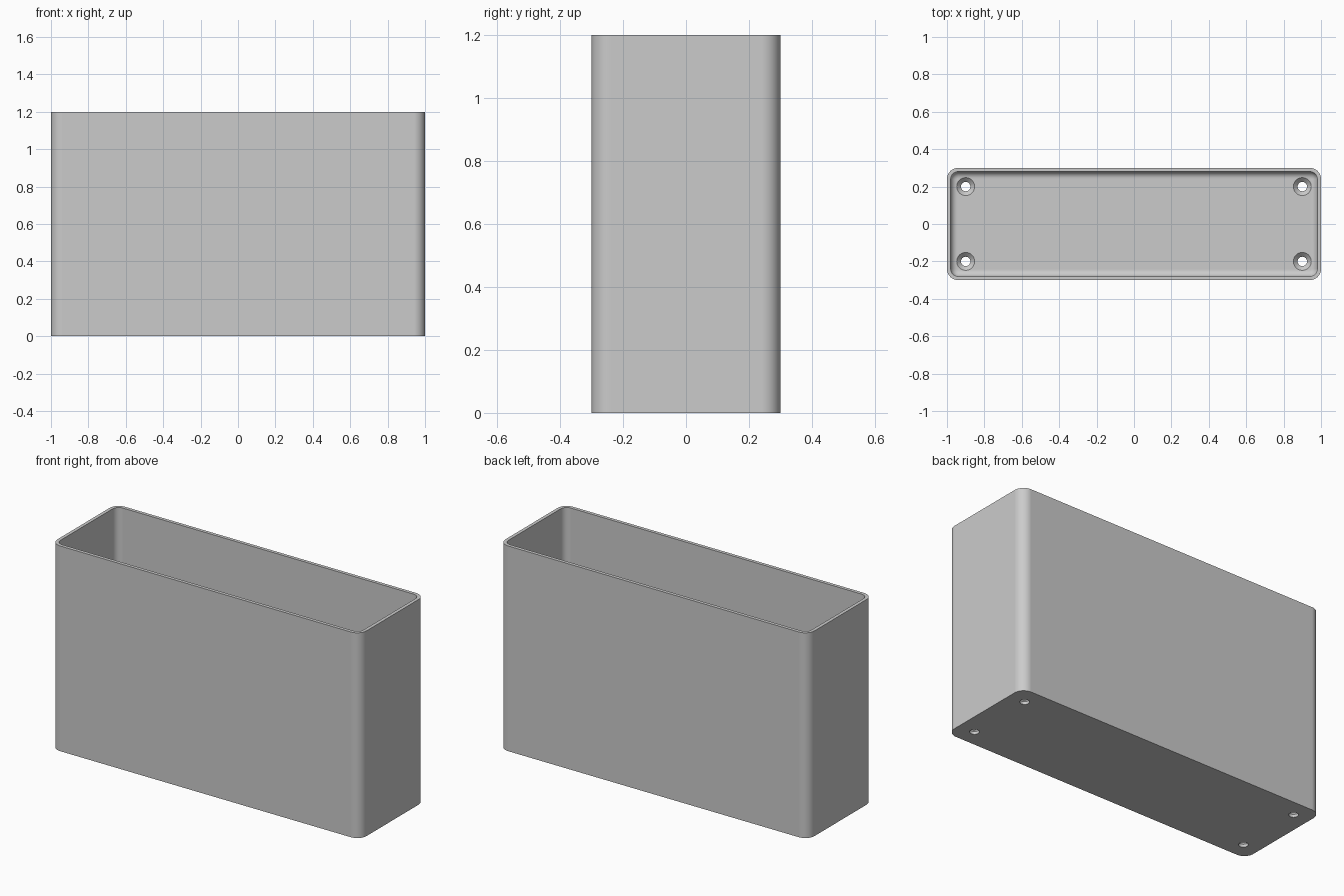
import bpy, bmesh
from math import sin, cos, pi

HALF_X, HALF_Y, HEIGHT = 1.0, 0.3, 1.2
WALL, FLOOR, CORNER, FILLET = 0.02, 0.04, 0.06, 0.036

cube = bpy.data.objects.get("Cube")
if cube:
    bpy.data.objects.remove(cube, do_unlink=True)

grey = bpy.data.materials.new("plain_grey")
grey.use_nodes = True
colour = (0.6, 0.6, 0.6, 1)
grey.diffuse_color = colour
grey.node_tree.nodes["Principled BSDF"].inputs["Base Color"].default_value = colour


def rounded_ring(bm, inset, z, steps=10):
    """Rounded rectangle of vertices, moved inward by inset."""
    r = CORNER - inset
    ring = []
    for quarter, (sx, sy) in enumerate([(1, 1), (-1, 1), (-1, -1), (1, -1)]):
        for i in range(steps + 1):
            a = (quarter + i / steps) * pi / 2
            ring.append(bm.verts.new((sx * (HALF_X - CORNER) + r * cos(a),
                                      sy * (HALF_Y - CORNER) + r * sin(a), z)))
    return ring


def circle(bm, x, y, z, r, n=32):
    return [bm.verts.new((x + r * cos(2 * pi * i / n), y + r * sin(2 * pi * i / n), z))
            for i in range(n)]


def loft(bm, rings):
    """Skin between rings and cap both ends."""
    for a, b in zip(rings, rings[1:]):
        for i in range(len(a)):
            j = (i + 1) % len(a)
            bm.faces.new((a[i], a[j], b[j], b[i]))
    bm.faces.new(rings[0][::-1])
    bm.faces.new(rings[-1])


def finish(bm, name):
    bmesh.ops.recalc_face_normals(bm, faces=bm.faces)
    mesh = bpy.data.meshes.new(name)
    bm.to_mesh(mesh)
    bm.free()
    mesh.materials.append(grey)
    obj = bpy.data.objects.new(name, mesh)
    bpy.context.collection.objects.link(obj)
    return obj


# Open box: outer wall, rim, inner wall, rounded inner floor edge
bm = bmesh.new()
profile = [(0, 0), (0, HEIGHT), (WALL, HEIGHT)]
for k in range(9):
    a = k / 8 * pi / 2
    profile.append((WALL + FILLET * (1 - cos(a)), FLOOR + FILLET * (1 - sin(a))))
loft(bm, [rounded_ring(bm, inset, z) for inset, z in profile])
box = finish(bm, "open_box")

# Countersunk screw holes near the floor corners
bm = bmesh.new()
for x in (-0.9, 0.9):
    for y in (-0.2, 0.2):
        loft(bm, [circle(bm, x, y, z, r) for z, r in
                  [(-0.05, 0.025), (FLOOR - 0.023, 0.025),
                   (FLOOR, 0.048), (FLOOR + 0.02, 0.048)]])
cutter = finish(bm, "screw_hole_cutter")
cutter.hide_render = True

bpy.ops.object.select_all(action="DESELECT")
box.select_set(True)
bpy.context.view_layer.objects.active = box
cut = box.modifiers.new("screw_holes", "BOOLEAN")
cut.operation = "DIFFERENCE"
cut.solver = "EXACT"
cut.object = cutter
bpy.ops.object.modifier_apply(modifier=cut.name)
bpy.data.objects.remove(cutter, do_unlink=True)

# Smooth rounded corners, flat walls
bpy.ops.object.shade_smooth_by_angle(angle=pi / 6)
weighted = box.modifiers.new("flat_walls", "WEIGHTED_NORMAL")
weighted.keep_sharp = True
